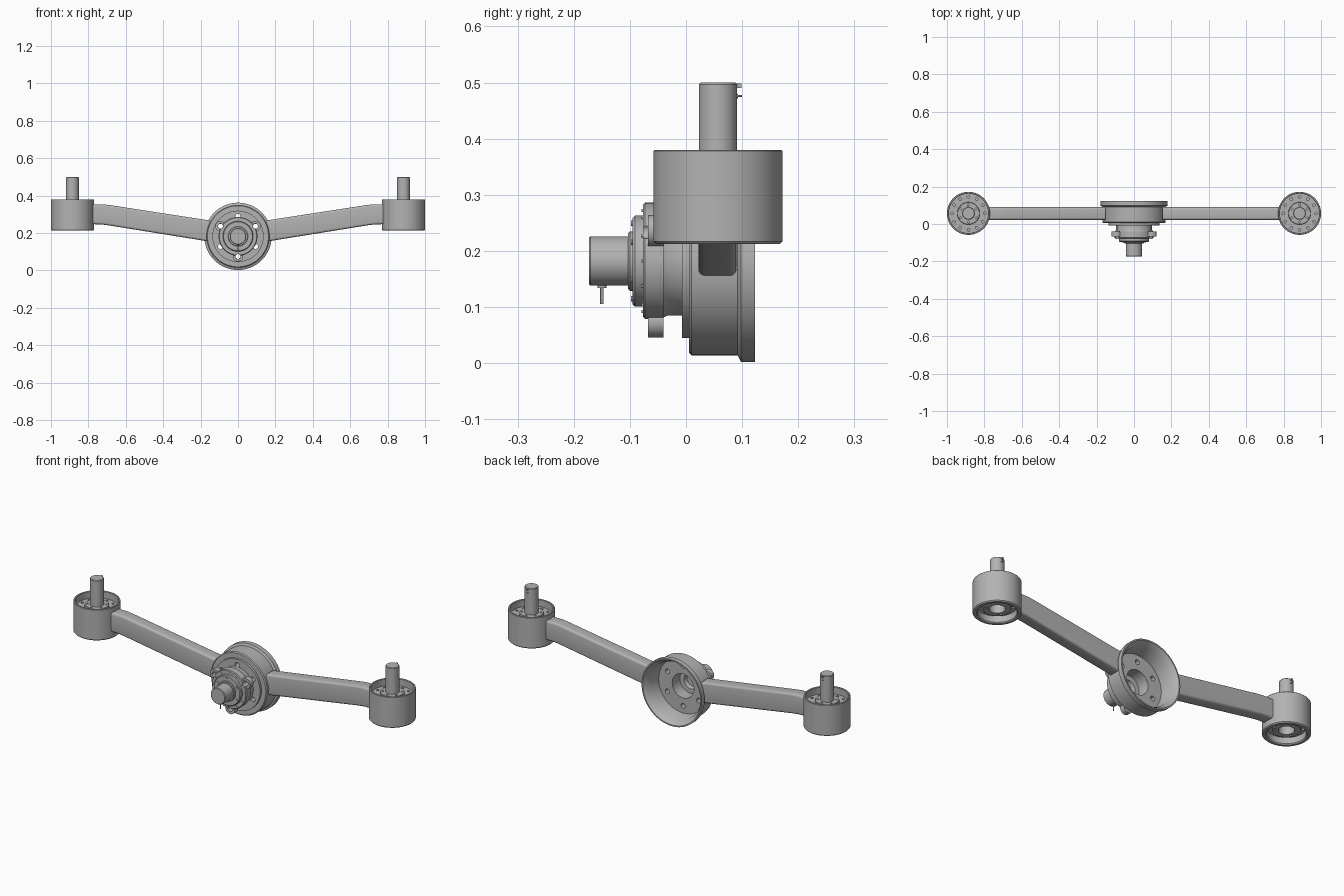
import bpy, bmesh, math
from mathutils import Matrix, Vector

cube = bpy.data.objects.get("Cube")
if cube:
    bpy.data.objects.remove(cube, do_unlink=True)

steel = bpy.data.materials.new("grey_steel")
steel.use_nodes = True
steel.diffuse_color = (0.45, 0.45, 0.45, 1)
steel.node_tree.nodes["Principled BSDF"].inputs["Base Color"].default_value = (0.45, 0.45, 0.45, 1)

# Local z of the hub points to the back, local y points down
HUB = Matrix.Translation((0, 0, 0.182)) @ Matrix.Rotation(-math.pi / 2, 4, "X")


def finish(name, bm, frame):
    bmesh.ops.remove_doubles(bm, verts=bm.verts, dist=1e-5)
    bmesh.ops.recalc_face_normals(bm, faces=bm.faces)
    bm.transform(frame)
    mesh = bpy.data.meshes.new(name)
    bm.to_mesh(mesh)
    bm.free()
    mesh.materials.append(steel)
    obj = bpy.data.objects.new(name, mesh)
    bpy.context.collection.objects.link(obj)
    return obj


def lathe(name, profile, frame, closed=False, steps=72):
    bm = bmesh.new()
    verts = [bm.verts.new((r, 0, z)) for r, z in profile]
    pairs = list(zip(verts, verts[1:]))
    if closed:
        pairs.append((verts[-1], verts[0]))
    edges = [bm.edges.new(p) for p in pairs]
    bmesh.ops.spin(bm, geom=verts + edges, cent=(0, 0, 0), axis=(0, 0, 1),
                   angle=2 * math.pi, steps=steps)
    return finish(name, bm, frame)


def rod(bm, x, y, z0, z1, radius, sides=20):
    bmesh.ops.create_cone(bm, cap_ends=True, segments=sides, radius1=radius, radius2=radius,
                          depth=z1 - z0, matrix=Matrix.Translation((x, y, (z0 + z1) / 2)))


def rod_circle(bm, count, ring, z0, z1, radius):
    for i in range(count):
        a = math.pi / 2 + 2 * math.pi * i / count
        rod(bm, ring * math.cos(a), ring * math.sin(a), z0, z1, radius)


def ring_of_rods(name, frame, *rings):
    bm = bmesh.new()
    for ring in rings:
        rod_circle(bm, *ring)
    return finish(name, bm, frame)


def drill(obj, frame, *rings):
    cutter = ring_of_rods("drill_cutter", frame, *rings)
    cutter.hide_render = True
    mod = obj.modifiers.new("holes", "BOOLEAN")
    mod.operation, mod.solver, mod.object = "DIFFERENCE", "EXACT", cutter
    bpy.context.view_layer.objects.active = obj
    bpy.ops.object.modifier_apply(modifier=mod.name)
    bpy.data.objects.remove(cutter, do_unlink=True)


def shaft(name, frame, z0, z1, r):
    c = 0.003
    return lathe(name, [(0, z0), (r - c, z0), (r, z0 + c), (r, z1 - c), (r - c, z1), (0, z1)],
                 frame, steps=48)


def cross_pin(name, frame, z, y0, y1, radius, head):
    # Thin pin along local y with a collar at its root
    bm = bmesh.new()
    rod(bm, 0, 0, y0, y1, radius, 12)
    rod(bm, 0, 0, y0, y0 + 0.006, head, 12)
    turn = Matrix.Translation((0, 0, z)) @ Matrix.Rotation(-math.pi / 2, 4, "X")
    turn = turn @ Matrix.Rotation(math.pi, 4, "Z")
    return finish(name, bm, frame @ turn)


# Central drum, hollow at the back
drum = lathe("hub_drum", [
    (0.065, -0.007), (0.137, -0.007), (0.137, 0.005), (0.163, 0.005), (0.168, 0.010),
    (0.168, 0.092), (0.180, 0.098), (0.180, 0.123), (0.173, 0.123), (0.168, 0.115),
    (0.153, 0.090), (0.146, 0.025), (0.065, 0.025)], HUB, closed=True, steps=96)
drill(drum, HUB, (6, 0.108, -0.03, 0.05, 0.013))

# Neck, flange and cover plate in front of the drum
lathe("hub_neck", [(0.065, -0.045), (0.104, -0.045), (0.097, -0.032), (0.097, 0.0),
                   (0.065, 0.0)], HUB, closed=True)
flange = lathe("hub_flange", [(0, -0.077), (0.100, -0.077), (0.104, -0.073), (0.104, -0.040),
                              (0.040, -0.040), (0.035, -0.060), (0, -0.060)], HUB)
neck = bpy.data.objects["hub_neck"]
lathe("cover_plate", [(0, -0.095), (0.077, -0.095), (0.081, -0.091), (0.081, -0.076),
                      (0, -0.076)], HUB)
lathe("shaft_collar", [(0, -0.103), (0.050, -0.103), (0.053, -0.100), (0.053, -0.094),
                       (0, -0.094)], HUB)
lugs = ring_of_rods("flange_lugs", HUB, (3, 0.108, -0.068, -0.0405, 0.028))
for part in (flange, lugs, neck):
    drill(part, HUB, (3, 0.108, -0.09, 0.02, 0.014))
ring_of_rods("cover_bolts", HUB, (6, 0.067, -0.098, -0.090, 0.005),
             (12, 0.090, -0.079, -0.07, 0.003))

# Centre shaft with its cross pin
shaft("hub_shaft", HUB, -0.173, -0.09, 0.044)
cross_pin("hub_shaft_pin", HUB, -0.15, 0.042, 0.077, 0.003, 0.008)

for side, label in ((1, "left"), (-1, "right")):
    # Rounded box arm, rising outward then levelling
    bm = bmesh.new()
    outline = [(0.153, 0.154), (0.70, 0.242), (0.735, 0.246), (0.779, 0.247),
               (0.779, 0.353), (0.72, 0.353), (0.685, 0.349), (0.153, 0.267)]
    base = bm.faces.new([bm.verts.new((side * x, 0.022, z)) for x, z in outline])
    grown = bmesh.ops.extrude_face_region(bm, geom=[base])["geom"]
    bmesh.ops.translate(bm, vec=(0, 0.068, 0),
                        verts=[g for g in grown if isinstance(g, bmesh.types.BMVert)])
    long_edges = [e for e in bm.edges if abs(e.verts[0].co.x - e.verts[1].co.x) > 0.01]
    bmesh.ops.bevel(bm, geom=long_edges, offset=0.012, segments=4, profile=0.5, affect="EDGES")
    finish(label + "_arm", bm, Matrix())

    # End cup with recessed top and bottom
    END = Matrix.Translation((side * 0.885, 0.057, 0))
    cup = lathe(label + "_end_cup", [
        (0, 0.358), (0.058, 0.358), (0.060, 0.356), (0.060, 0.342), (0.105, 0.342),
        (0.105, 0.378), (0.107, 0.380), (0.113, 0.380), (0.115, 0.378), (0.115, 0.217),
        (0.110, 0.212), (0.098, 0.212), (0.093, 0.217), (0.093, 0.250), (0.066, 0.250),
        (0.066, 0.235), (0.038, 0.235), (0.038, 0.290), (0, 0.290)], END)
    drill(cup, END, (12, 0.088, 0.325, 0.37, 0.007), (6, 0.047, 0.345, 0.37, 0.005),
          (6, 0.080, 0.24, 0.27, 0.009), (3, 0.052, 0.225, 0.255, 0.006))

    # Upright shaft with retaining pin and key at the back
    shaft(label + "_end_shaft", END, 0.35, 0.5, 0.034)
    cross_pin(label + "_shaft_pin", END, 0.476, 0.030, 0.043, 0.002, 0.004)
    bm = bmesh.new()
    bmesh.ops.create_cube(bm, size=1, matrix=Matrix.Translation((0, 0.037, 0.494))
                          @ Matrix.Diagonal(Vector((0.008, 0.010, 0.008, 1))))
    finish(label + "_shaft_key", bm, END)

# Smooth round surfaces, keep hard edges
bpy.ops.object.select_all(action="DESELECT")
for obj in bpy.context.collection.objects:
    if obj.type == "MESH" and steel.name in obj.data.materials:
        obj.select_set(True)
        bpy.context.view_layer.objects.active = obj
bpy.ops.object.shade_smooth_by_angle(angle=math.radians(30))
